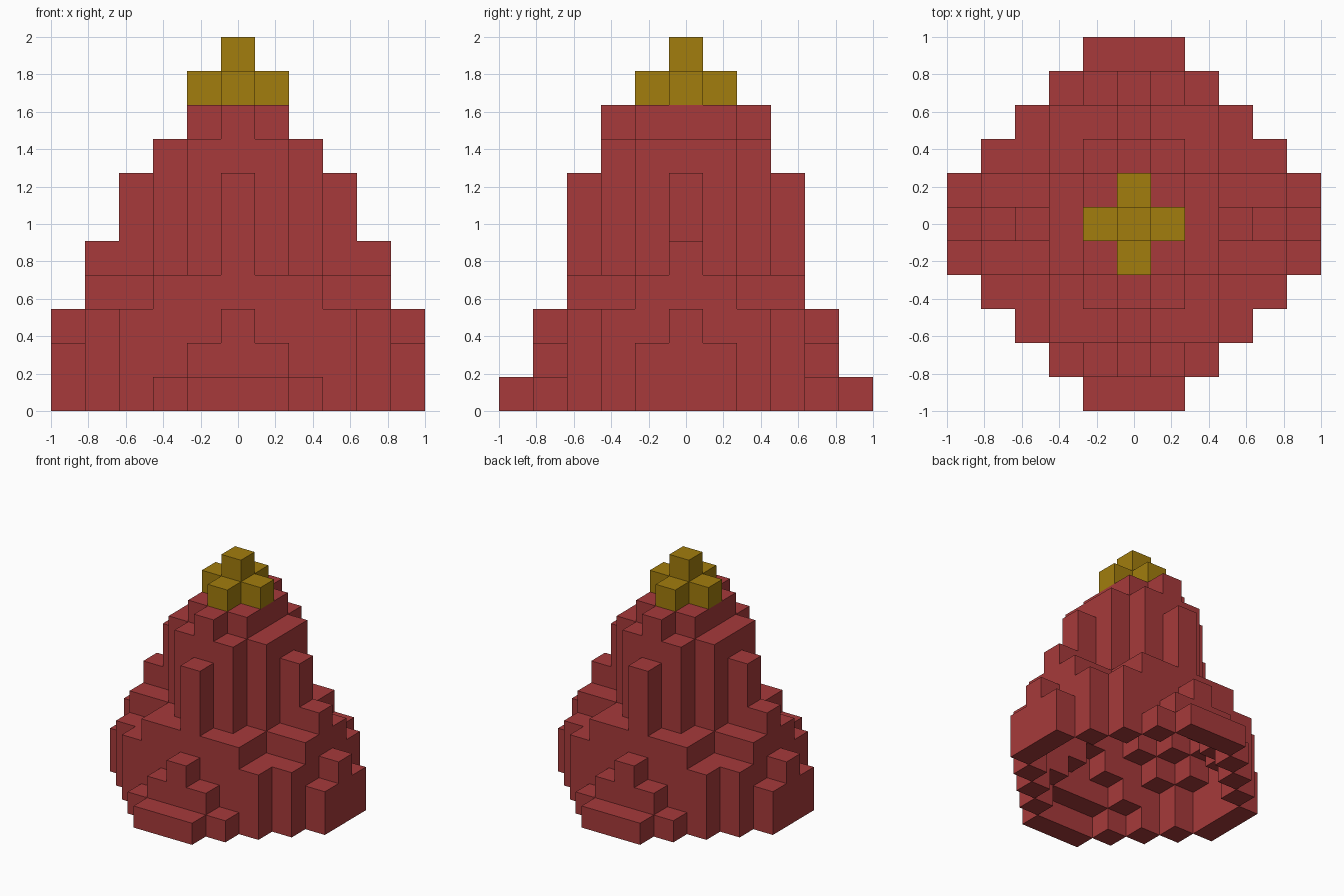
import bpy
import bmesh
from mathutils import Vector

if "Cube" in bpy.data.objects:
    bpy.data.objects.remove(bpy.data.objects["Cube"], do_unlink=True)

UNIT = 2 / 11        # edge of one block
CROWN_LEVEL = 9      # blocks from this level up are gold

# Column heights in blocks for one quarter: rows go outward in y, entries in x
HEIGHTS = [
    [11, 10, 8, 7, 5, 3],
    [10, 9, 8, 4, 4, 2],
    [9, 8, 4, 3, 3],
    [7, 4, 4, 3],
    [3, 2, 1],
    [1, 1],
]
SIDES = [Vector(v) for v in ((1, 0, 0), (-1, 0, 0), (0, 1, 0),
                             (0, -1, 0), (0, 0, 1), (0, 0, -1))]


def material(name, colour):
    mat = bpy.data.materials.new(name)
    mat.use_nodes = True
    mat.diffuse_color = colour
    bsdf = next(n for n in mat.node_tree.nodes if n.type == 'BSDF_PRINCIPLED')
    bsdf.inputs["Base Color"].default_value = colour
    bsdf.inputs["Roughness"].default_value = 0.8
    return mat


def filled(x, y, z):
    """Is the block inside the stepped mound? The ground counts as filled."""
    x, y = abs(x), abs(y)
    return y < len(HEIGHTS) and x < len(HEIGHTS[y]) and z < HEIGHTS[y][x]


def neighbours(cell):
    for side in SIDES:
        yield side, tuple(int(a + b) for a, b in zip(cell, side))


# Hollow shell, open underneath: keep only blocks that touch the outside
span = range(-5, 6)
shell = {(x, y, z) for x in span for y in span for z in range(11)
         if filled(x, y, z)
         and not all(filled(*n) for _, n in neighbours((x, y, z)))}


def build_blocks(name, cells, mat):
    """Mesh the blocks, leaving out faces shared by two blocks."""
    bm = bmesh.new()
    for cell in sorted(cells):
        centre = Vector(cell) + Vector((0, 0, 0.5))
        for side, other in neighbours(cell):
            if other in shell:
                continue
            u = Vector((side.y, side.z, side.x))
            v = side.cross(u)
            corners = [centre + (side + a * u + b * v) / 2
                       for a, b in ((-1, -1), (1, -1), (1, 1), (-1, 1))]
            bm.faces.new([bm.verts.new(c * UNIT) for c in corners])
    bmesh.ops.remove_doubles(bm, verts=bm.verts[:], dist=0.001)
    mesh = bpy.data.meshes.new(name)
    bm.to_mesh(mesh)
    bm.free()
    mesh.materials.append(mat)
    obj = bpy.data.objects.new(name, mesh)
    bpy.context.collection.objects.link(obj)
    return obj


red = material("brick red", (0.385, 0.042, 0.043, 1))
gold = material("dark gold", (0.36, 0.205, 0.004, 1))

# Stepped red body and the gold cross-shaped tip
build_blocks("mound_body", {c for c in shell if c[2] < CROWN_LEVEL}, red)
build_blocks("gold_tip", {c for c in shell if c[2] >= CROWN_LEVEL}, gold)
